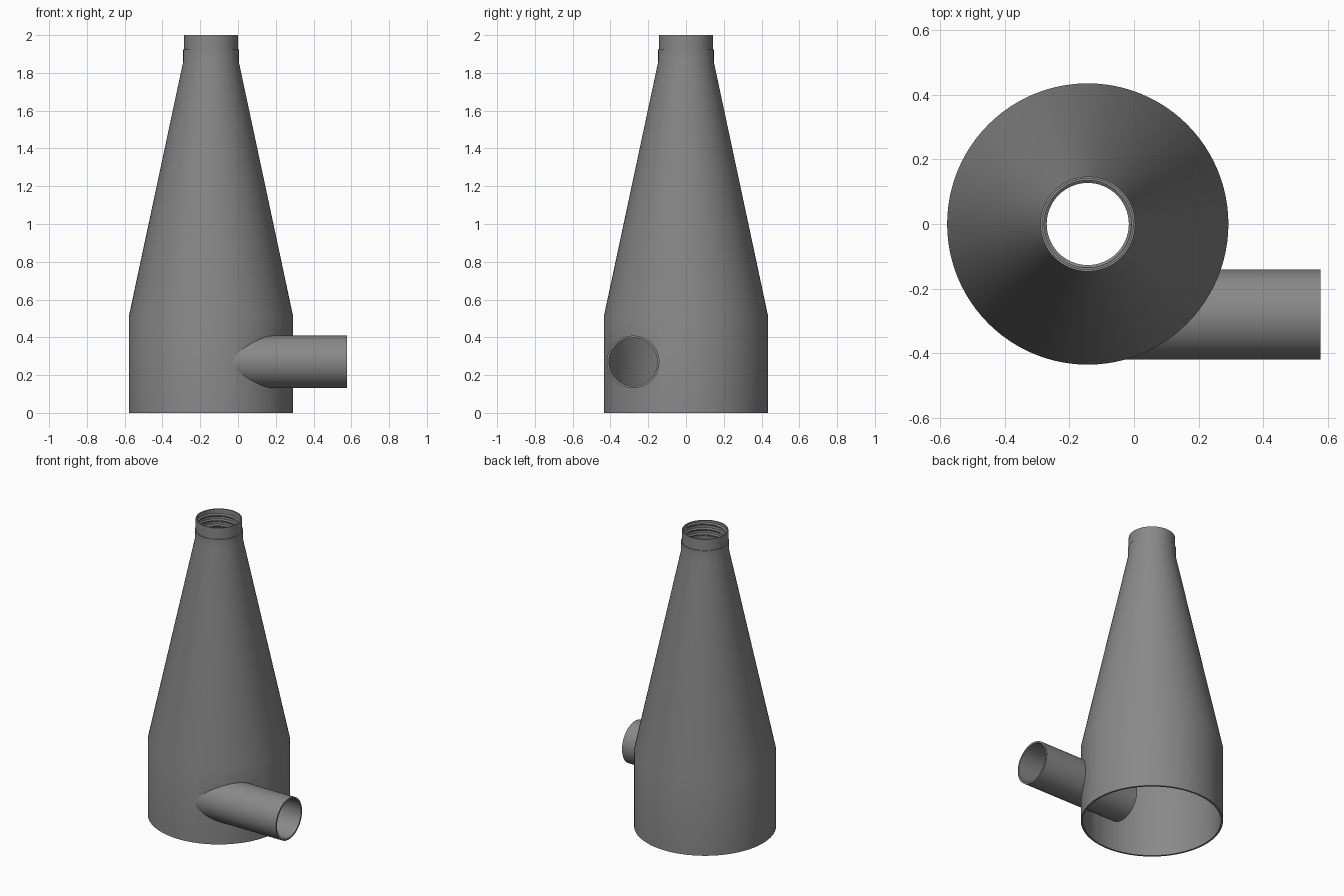
import bpy, bmesh, math
from mathutils import Vector

if "Cube" in bpy.data.objects:
    bpy.data.objects.remove(bpy.data.objects["Cube"])

CX = -0.143          # axis of the cone body
SEG = 96
PIPE_Y, PIPE_Z = -0.28, 0.27

grey = bpy.data.materials.new("mid grey")
grey.diffuse_color = (0.25, 0.25, 0.25, 1)
grey.use_nodes = True
grey.node_tree.nodes["Principled BSDF"].inputs["Base Color"].default_value = grey.diffuse_color


def make_object(name, bm):
    bmesh.ops.recalc_face_normals(bm, faces=bm.faces)
    me = bpy.data.meshes.new(name)
    bm.to_mesh(me)
    bm.free()
    ob = bpy.data.objects.new(name, me)
    bpy.context.collection.objects.link(ob)
    me.materials.append(grey)
    return ob


def smooth(ob):
    bpy.ops.object.select_all(action='DESELECT')
    ob.select_set(True)
    bpy.context.view_layer.objects.active = ob
    bpy.ops.object.shade_smooth_by_angle(angle=math.radians(25))


def sweep(name, profile, place, steps, closed):
    """Sweep a closed (r, h) profile through the given steps."""
    bm = bmesh.new()
    rings = [[bm.verts.new(place(i, r, h)) for r, h in profile] for i in range(steps)]
    n = len(profile)
    for i in range(steps if closed else steps - 1):
        a, b = rings[i], rings[(i + 1) % steps]
        for j in range(n):
            k = (j + 1) % n
            bm.faces.new((a[j], a[k], b[k], b[j]))
    if not closed:
        bm.faces.new(rings[0])
        bm.faces.new(rings[-1])
    return make_object(name, bm)


def around_z(i, r, h):
    t = 2 * math.pi * i / SEG
    return Vector((CX + r * math.cos(t), r * math.sin(t), h))


def around_x(i, r, h):
    t = 2 * math.pi * i / SEG
    return Vector((h, PIPE_Y + r * math.cos(t), PIPE_Z + r * math.sin(t)))


# cone body: thin wall, open at the bottom and at the collar
body = sweep("cone_body", [
    (0.435, 0), (0.435, 0.51), (0.147, 1.86), (0.147, 1.925), (0.142, 1.925), (0.142, 2.0),
    (0.135, 2.0), (0.135, 1.86), (0.423, 0.51), (0.423, 0)], around_z, SEG, True)

# opening in the wall where the inlet enters
bm = bmesh.new()
ends = [[bm.verts.new(around_x(i, 0.132, x)) for i in range(SEG)] for x in (CX, 0.6)]
for i in range(SEG):
    k = (i + 1) % SEG
    bm.faces.new((ends[0][i], ends[0][k], ends[1][k], ends[1][i]))
bm.faces.new(ends[0])
bm.faces.new(ends[1])
cutter = make_object("inlet_cutter", bm)
cutter.hide_render = True
mod = body.modifiers.new("inlet_opening", 'BOOLEAN')
mod.operation = 'DIFFERENCE'
mod.solver = 'EXACT'
mod.object = cutter
bpy.context.view_layer.objects.active = body
bpy.ops.object.modifier_apply(modifier=mod.name)
bpy.data.objects.remove(cutter)
smooth(body)

# tangential inlet pipe, running on inside to the middle of the body
inlet = sweep("inlet_pipe", [(0.139, CX), (0.139, 0.577), (0.128, 0.577), (0.128, CX)],
              around_x, SEG, True)
smooth(inlet)

# screw thread inside the collar
PITCH, TURNS, TSEG = 0.036, 3, 64


def helix(i, r, h):
    t = 2 * math.pi * i / TSEG
    return Vector((CX + r * math.cos(t), r * math.sin(t), 1.875 + h + PITCH * i / TSEG))


thread = sweep("collar_thread", [(0.137, -0.011), (0.127, -0.003), (0.127, 0.003), (0.137, 0.011)],
               helix, TURNS * TSEG + 1, False)
smooth(thread)
